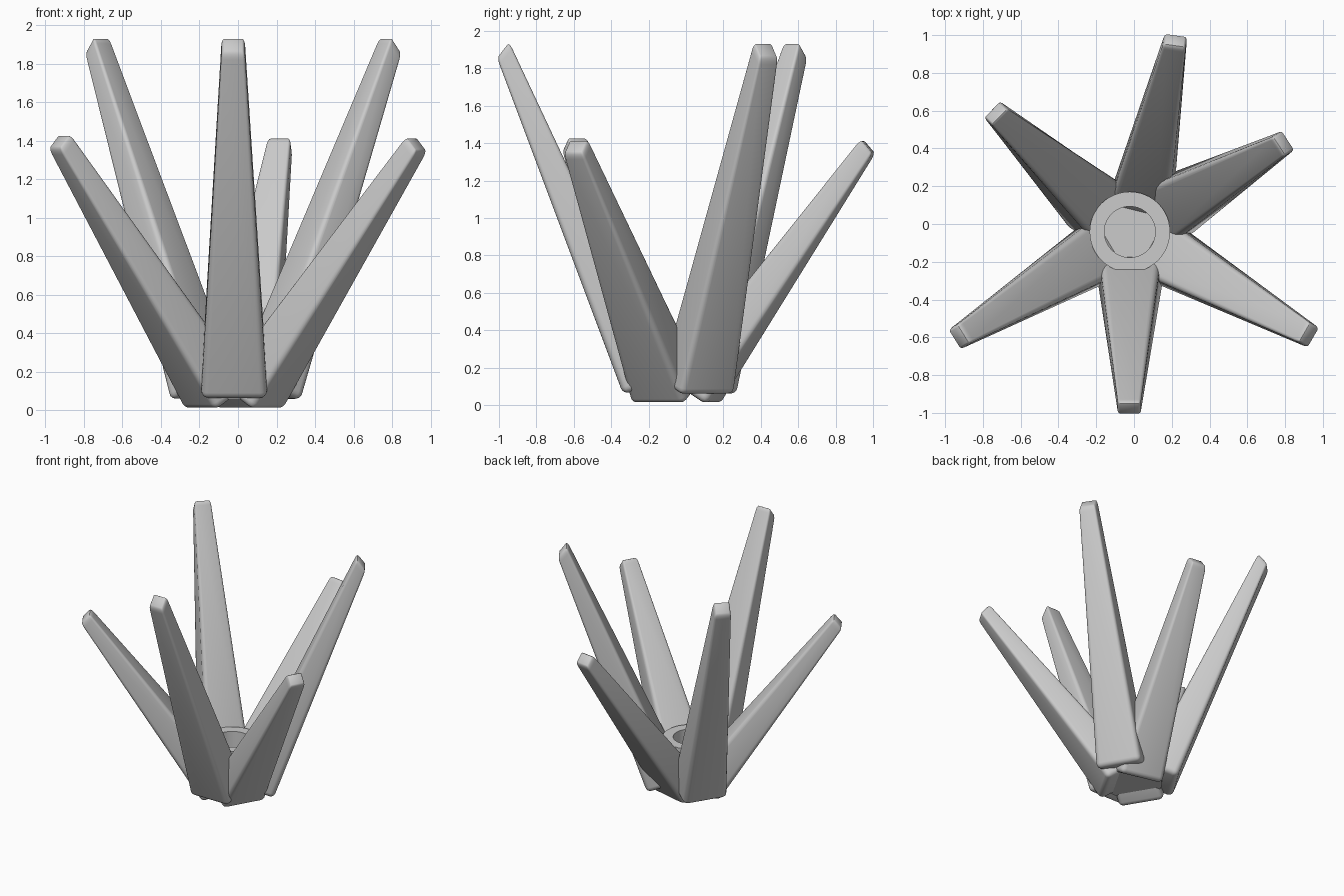
import bpy, bmesh
from math import radians, cos, sin, atan2
from mathutils import Vector

cube = bpy.data.objects.get("Cube")
if cube:
    bpy.data.objects.remove(cube, do_unlink=True)

grey = bpy.data.materials.new("light_grey")
grey.use_nodes = True
grey.diffuse_color = (0.6, 0.6, 0.6, 1)
grey.node_tree.nodes["Principled BSDF"].inputs["Base Color"].default_value = (0.6, 0.6, 0.6, 1)

BASE_WIDTH, TIP_WIDTH, BASE_DEPTH = 0.345, 0.12, 0.25


def add_object(name, bm):
    bmesh.ops.recalc_face_normals(bm, faces=bm.faces)
    mesh = bpy.data.meshes.new(name)
    bm.to_mesh(mesh)
    bm.free()
    mesh.materials.append(grey)
    obj = bpy.data.objects.new(name, mesh)
    bpy.context.collection.objects.link(obj)
    bpy.ops.object.select_all(action='DESELECT')
    obj.select_set(True)
    bpy.context.view_layer.objects.active = obj
    bpy.ops.object.shade_smooth_by_angle(angle=radians(32))
    return obj


def blade(name, base, tip, base_angle, tip_angle, cut):
    """Rounded bar tapered into a leaning wedge; base and tip are the middles of its outer edges."""
    base, tip = Vector(base), Vector(tip)
    length = (tip - base).length
    lean = atan2((tip - base).xy.length, tip.z - base.z)
    ends = []
    for point, angle, width, inset, rise in (
            (base, base_angle, BASE_WIDTH, BASE_DEPTH * cos(lean), BASE_DEPTH * sin(lean)),
            (tip, tip_angle, TIP_WIDTH, cut[0], cut[1])):
        a = radians(angle)
        side = Vector((-sin(a), cos(a), 0)) * width
        inward = Vector((-cos(a) * inset, -sin(a) * inset, rise))
        ends.append((point, side, inward))

    # Rounded straight bar
    size = Vector((BASE_WIDTH, BASE_DEPTH, length))
    bm = bmesh.new()
    bmesh.ops.create_cube(bm, size=1)
    bmesh.ops.scale(bm, vec=size, verts=bm.verts)
    bmesh.ops.bevel(bm, geom=bm.edges[:], offset=0.038, segments=4,
                    profile=0.5, affect='EDGES', clamp_overlap=True)

    # Taper and lean it between the two end sections
    for v in bm.verts:
        across, depth, along = v.co.x / size.x, v.co.y / size.y + 0.5, v.co.z / size.z + 0.5
        low, high = (p + s * across + i * depth for p, s, i in ends)
        v.co = low.lerp(high, along)
    add_object(name, bm)


# Three tall blades
tall_cut = (0.065, 0.085)
blade("tall_blade_front", (-0.02, -0.335, 0.055), (-0.025, -1.01, 1.855), -90, -90, tall_cut)
blade("tall_blade_back_left", (0.25, 0.115, 0.05), (0.82, 0.445, 1.855), 30, 33, tall_cut)
blade("tall_blade_back_right", (-0.27, 0.135, 0.05), (-0.755, 0.61, 1.855), 148, 135, tall_cut)

# Three short blades
short_cut = (0.065, 0.075)
blade("short_blade_front_left", (0.155, -0.15, 0.0), (0.955, -0.605, 1.345), -30, -30, short_cut)
blade("short_blade_front_right", (-0.195, -0.15, 0.0), (-0.955, -0.615, 1.36), 211, 212, short_cut)
blade("short_blade_back", (0.045, 0.145, 0.0), (0.223, 1.005, 1.345), 76, 82, short_cut)

# Central cup, spun from a profile
bm = bmesh.new()
profile = [(0, 0.06), (0.213, 0.06), (0.213, 0.44), (0.135, 0.44), (0.135, 0.3), (0, 0.3)]
points = [bm.verts.new((r, 0, z)) for r, z in profile]
edges = [bm.edges.new(pair) for pair in zip(points, points[1:])]
bmesh.ops.spin(bm, geom=points + edges, cent=(0, 0, 0), axis=(0, 0, 1),
               angle=radians(360), steps=48)
bmesh.ops.remove_doubles(bm, verts=bm.verts, dist=0.0005)
cup = add_object("centre_cup", bm)
cup.location = (-0.022, -0.042, 0)
